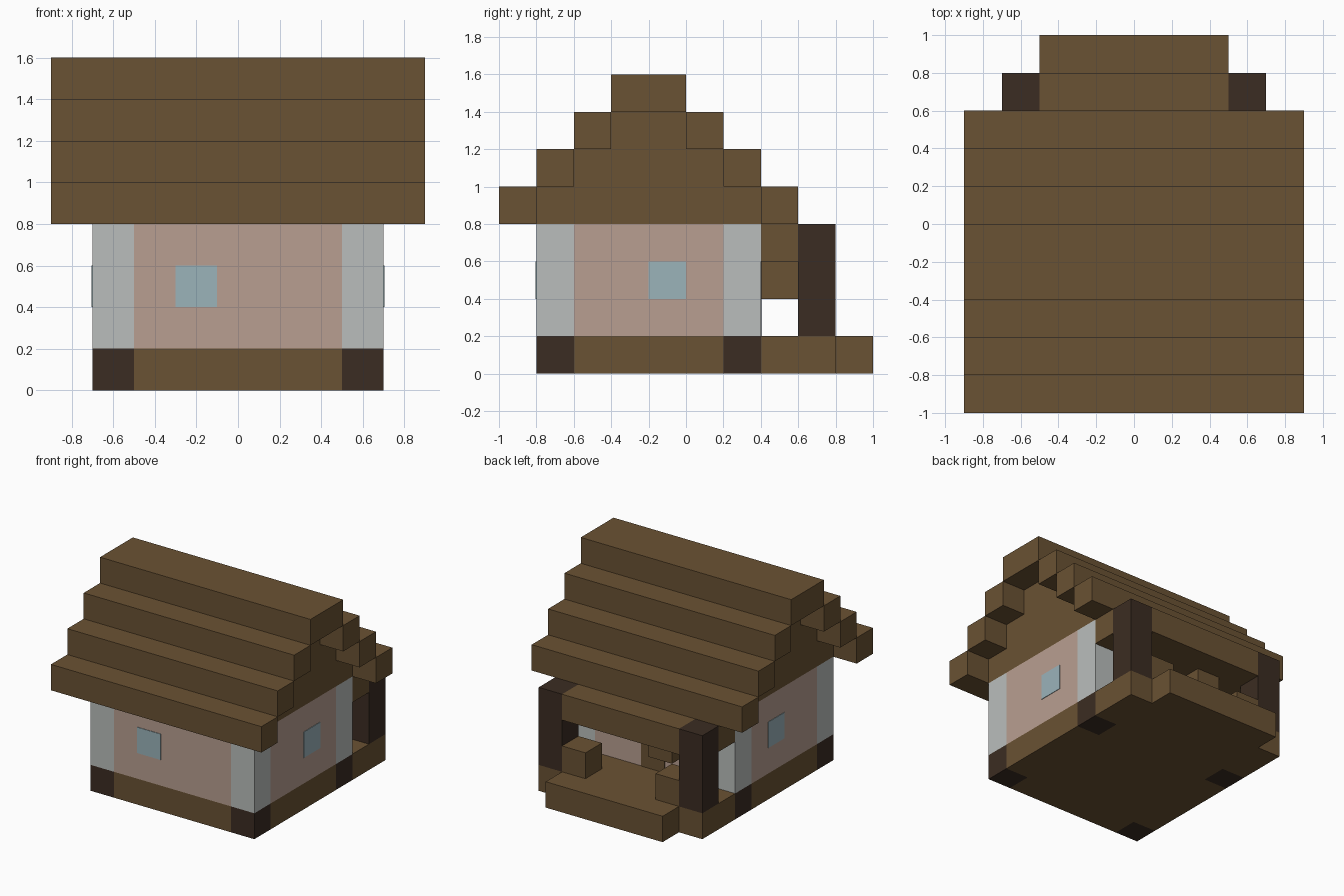
import bpy
import bmesh
from mathutils import Vector

if "Cube" in bpy.data.objects:
    bpy.data.objects.remove(bpy.data.objects["Cube"], do_unlink=True)

U = 0.2        # size of one block
PLATE = 0.004  # thickness of doors and window panes


def make_material(name, rgb):
    """Flat material from 0-255 display colour."""
    lin = [((c / 255 + 0.055) / 1.055) ** 2.4 for c in rgb] + [1.0]
    mat = bpy.data.materials.new(name)
    mat.use_nodes = True
    mat.diffuse_color = lin
    bsdf = next(n for n in mat.node_tree.nodes if n.type == "BSDF_PRINCIPLED")
    bsdf.inputs["Base Color"].default_value = lin
    return mat


WOOD = make_material("brown wood", (106, 82, 51))
DARK = make_material("dark wood", (59, 44, 34))
PLASTER = make_material("pink plaster", (185, 159, 145))
STONE = make_material("pale stone", (186, 190, 188))
GLASS = make_material("blue glass", (155, 179, 186))


def box(name, mat, x, y, z, mirror=False):
    """Box from three (low, high) ranges; mirror adds its twin across x."""
    bm = bmesh.new()
    sides = (1, -1) if mirror else (1,)
    for s in sides:
        centre = Vector((s * sum(x) / 2, sum(y) / 2, sum(z) / 2))
        size = Vector((x[1] - x[0], y[1] - y[0], z[1] - z[0]))
        verts = bmesh.ops.create_cube(bm, size=1)["verts"]
        bmesh.ops.scale(bm, vec=size, verts=verts)
        bmesh.ops.translate(bm, vec=centre, verts=verts)
    mesh = bpy.data.meshes.new(name)
    bm.to_mesh(mesh)
    bm.free()
    mesh.materials.append(mat)
    obj = bpy.data.objects.new(name, mesh)
    bpy.context.collection.objects.link(obj)
    return obj


HALF, INNER = 0.7, 0.5          # half width of house, inner edge of corners
FRONT, BACK, PORCH = -0.8, 0.4, 0.8
FLOOR, EAVES = (0, U), 4 * U
SIDE = (INNER, HALF)
MID = (-INNER, INNER)
STOREY = (U, EAVES)

# Foundation, porch floor and step
box("foundation", WOOD, MID, (FRONT, PORCH), FLOOR)
box("foundation_sides", WOOD, SIDE, (FRONT + U, BACK - U), FLOOR, True)
box("porch_floor_sides", WOOD, SIDE, (BACK, PORCH), FLOOR, True)
box("porch_step", WOOD, MID, (PORCH, PORCH + U), FLOOR)

# Corner footings and the posts above them
for label, y in (("front", (FRONT, FRONT + U)), ("back", (BACK - U, BACK))):
    box(label + "_footings", DARK, SIDE, y, FLOOR, True)
    box(label + "_corner_posts", STONE, SIDE, y, STOREY, True)
    box(label + "_wall", PLASTER, MID, y, STOREY)
box("side_walls", PLASTER, SIDE, (FRONT + U, BACK - U), STOREY, True)

# Windows and door
SILL = (2 * U, 3 * U)
box("front_window", GLASS, (-0.3, -0.1), (FRONT - PLATE, FRONT), SILL)
box("side_windows", GLASS, (HALF, HALF + PLATE), (-U, 0), SILL, True)
box("door", WOOD, (-0.1, 0.1), (BACK, BACK + PLATE), (U, 3 * U))

# Porch: posts, low rails, ceiling beams and a hanging block by the door
RAIL_Y = (BACK + U, PORCH)
box("porch_posts", DARK, SIDE, RAIL_Y, STOREY, True)
box("porch_rails", WOOD, (INNER - U, INNER), RAIL_Y, (U, 2 * U), True)
box("porch_front_beam", WOOD, MID, RAIL_Y, (3 * U, EAVES))
box("porch_ceiling_beam", WOOD, (-HALF, HALF), (BACK, BACK + U), (3 * U, EAVES))
box("hanging_block", WOOD, (-0.3, -0.1), (BACK, BACK + U), SILL)

# Stepped roof courses over recessed gables
ROOF_X = (-0.9, 0.9)
for i in range(3):
    z = (EAVES + i * U, EAVES + (i + 1) * U)
    lo, hi = FRONT + i * U, BACK - i * U
    box(f"gable_{i + 1}", WOOD, (-HALF, HALF), (lo, hi), z)
    box(f"roof_front_course_{i + 1}", WOOD, ROOF_X, (lo - U, lo), z)
    box(f"roof_back_course_{i + 1}", WOOD, ROOF_X, (hi, hi + U), z)
box("roof_ridge", WOOD, ROOF_X, (-2 * U, 0), (7 * U, 8 * U))
